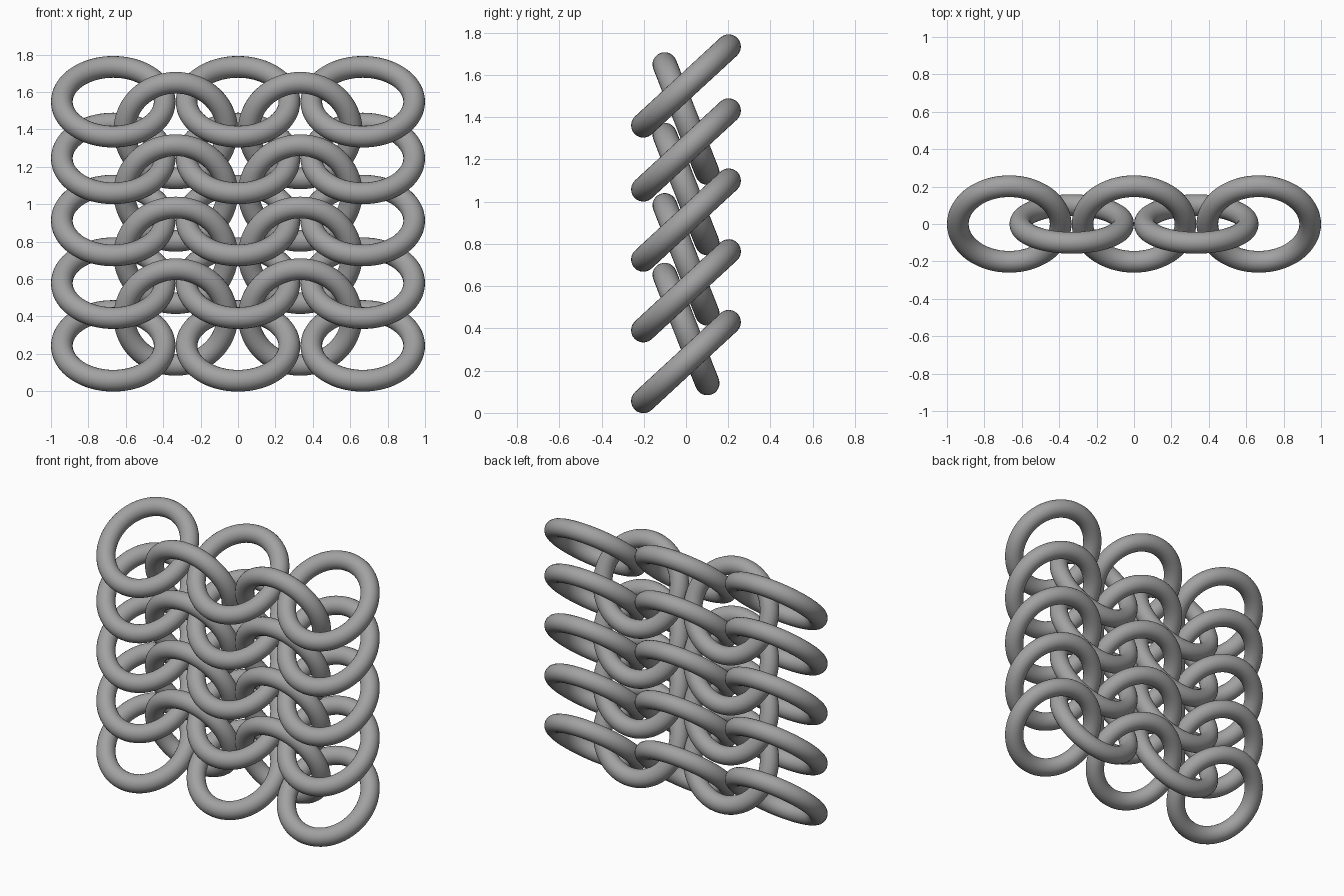
import bpy
from math import radians

if "Cube" in bpy.data.objects:
    bpy.data.objects.remove(bpy.data.objects["Cube"])

MAJOR, MINOR = 0.275, 0.058

# Dark grey metal
steel = bpy.data.materials.new("dark_steel")
steel.diffuse_color = (0.36, 0.36, 0.36, 1)
steel.use_nodes = True
steel.node_tree.nodes["Principled BSDF"].inputs["Base Color"].default_value = steel.diffuse_color


def ring(name, x, z, tilt):
    """Smooth round link, tilted about the x axis."""
    bpy.ops.mesh.primitive_torus_add(
        major_radius=MAJOR, minor_radius=MINOR, major_segments=64,
        minor_segments=24, location=(x, 0, z), rotation=(radians(tilt), 0, 0))
    ob = bpy.context.object
    ob.name = name
    ob.data.materials.append(steel)
    bpy.ops.object.shade_smooth()


# Outer and middle columns: five links each, leaning back
for row, z in enumerate((0.243, 0.578, 0.913, 1.245, 1.548)):
    for col, x in enumerate((-0.667, 0, 0.667)):
        ring(f"leaning_link_{row}_{col}", x, z, 42.7)

# Connecting columns: four steeper links each, leaning forward
for row, z in enumerate((0.397, 0.727, 1.06, 1.394)):
    for col, x in enumerate((-0.333, 0.333)):
        ring(f"connecting_link_{row}_{col}", x, z, 111.5)
